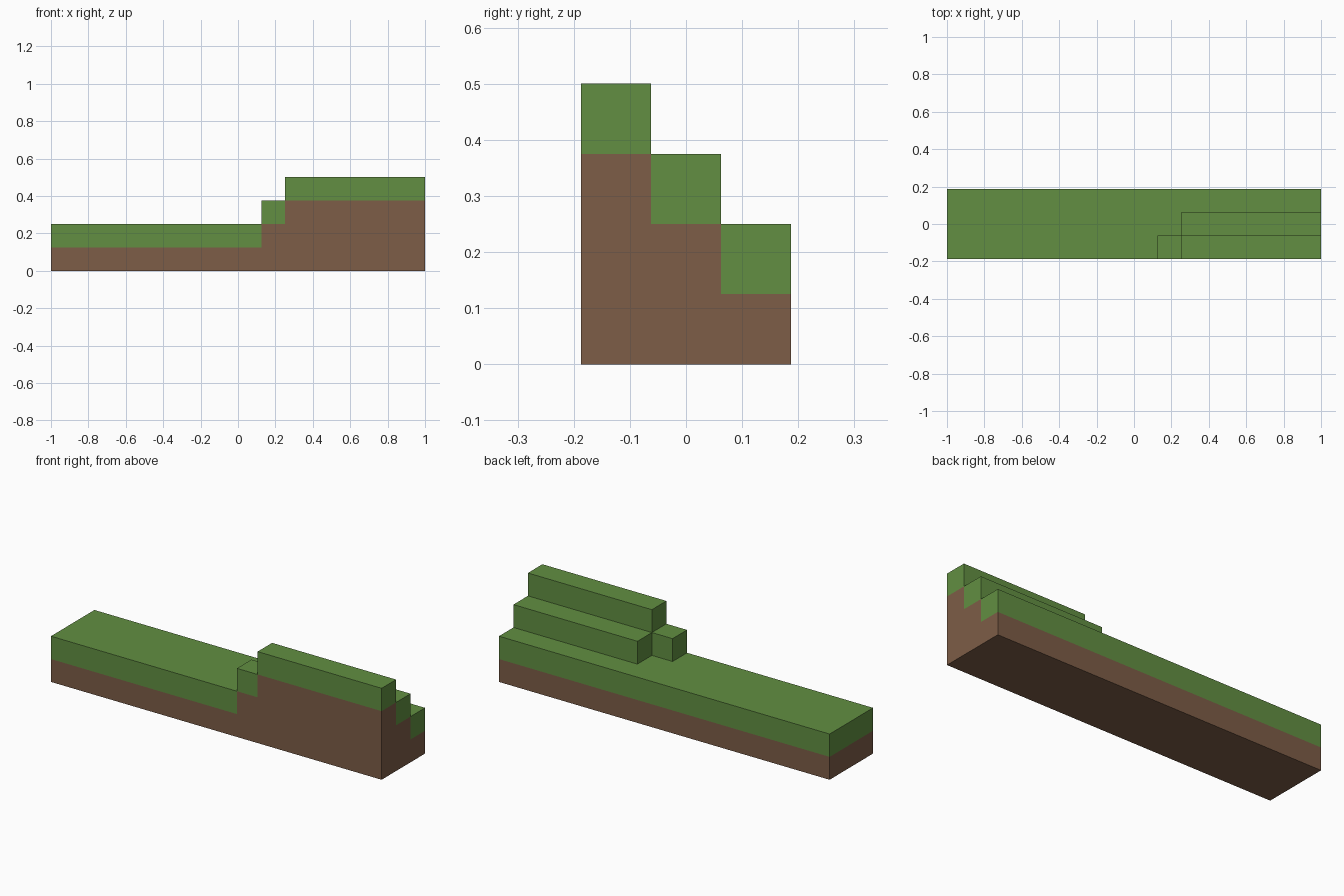
import bpy
import bmesh
from mathutils import Vector

cube = bpy.data.objects.get("Cube")
if cube:
    bpy.data.objects.remove(cube, do_unlink=True)

# Block lines along each axis, and the stacked layers of each column
LINES = ([-1, 0.125, 0.25, 1],
         [-0.1875, -0.0625, 0.0625, 0.1875],
         [0, 0.125, 0.25, 0.375, 0.5])
LAYERS = {"front": (2, 3, 4), "middle": (2, 2, 3), "back": (2, 2, 2)}
COLUMNS = list(LAYERS.values())


def make_material(name, color):
    mat = bpy.data.materials.new(name)
    mat.use_nodes = True
    mat.diffuse_color = color
    mat.node_tree.nodes["Principled BSDF"].inputs["Base Color"].default_value = color
    return mat


def solid(cell):
    i, j, k = cell
    return 0 <= i < 3 and 0 <= j < 3 and 0 <= k < COLUMNS[j][i]


def is_grass(cell):
    i, j, k = cell
    return k == COLUMNS[j][i] - 1


def add_side(bm, cell, axis, step):
    """Add the one face of a block that looks along the axis."""
    u, v = (axis + 1) % 3, (axis + 2) % 3
    corners = []
    for du, dv in ((0, 0), (1, 0), (1, 1), (0, 1)):
        index = list(cell)
        index[axis] += step > 0
        index[u] += du
        index[v] += dv
        corners.append(bm.verts.new(Vector([LINES[a][index[a]] for a in range(3)])))
    bm.faces.new(corners if step > 0 else corners[::-1])


def build_layer(name, mat, wanted):
    """Skin the outside of all blocks of one kind."""
    bm = bmesh.new()
    cells = [(i, j, k) for j in range(3) for i in range(3) for k in range(COLUMNS[j][i])]
    for cell in filter(wanted, cells):
        for axis in range(3):
            for step in (-1, 1):
                neighbour = list(cell)
                neighbour[axis] += step
                if not solid(neighbour):
                    add_side(bm, cell, axis, step)
    bmesh.ops.remove_doubles(bm, verts=bm.verts, dist=0.001)
    bmesh.ops.dissolve_limit(bm, angle_limit=0.01, verts=bm.verts, edges=bm.edges)
    mesh = bpy.data.meshes.new(name)
    bm.to_mesh(mesh)
    bm.free()
    mesh.materials.append(mat)
    obj = bpy.data.objects.new(name, mesh)
    bpy.context.collection.objects.link(obj)


# Earth base and the grass blocks on top of it
build_layer("earth_base", make_material("earth brown", (0.205, 0.109, 0.063, 1)),
            lambda cell: not is_grass(cell))
build_layer("grass_steps", make_material("grass green", (0.122, 0.275, 0.054, 1)), is_grass)
